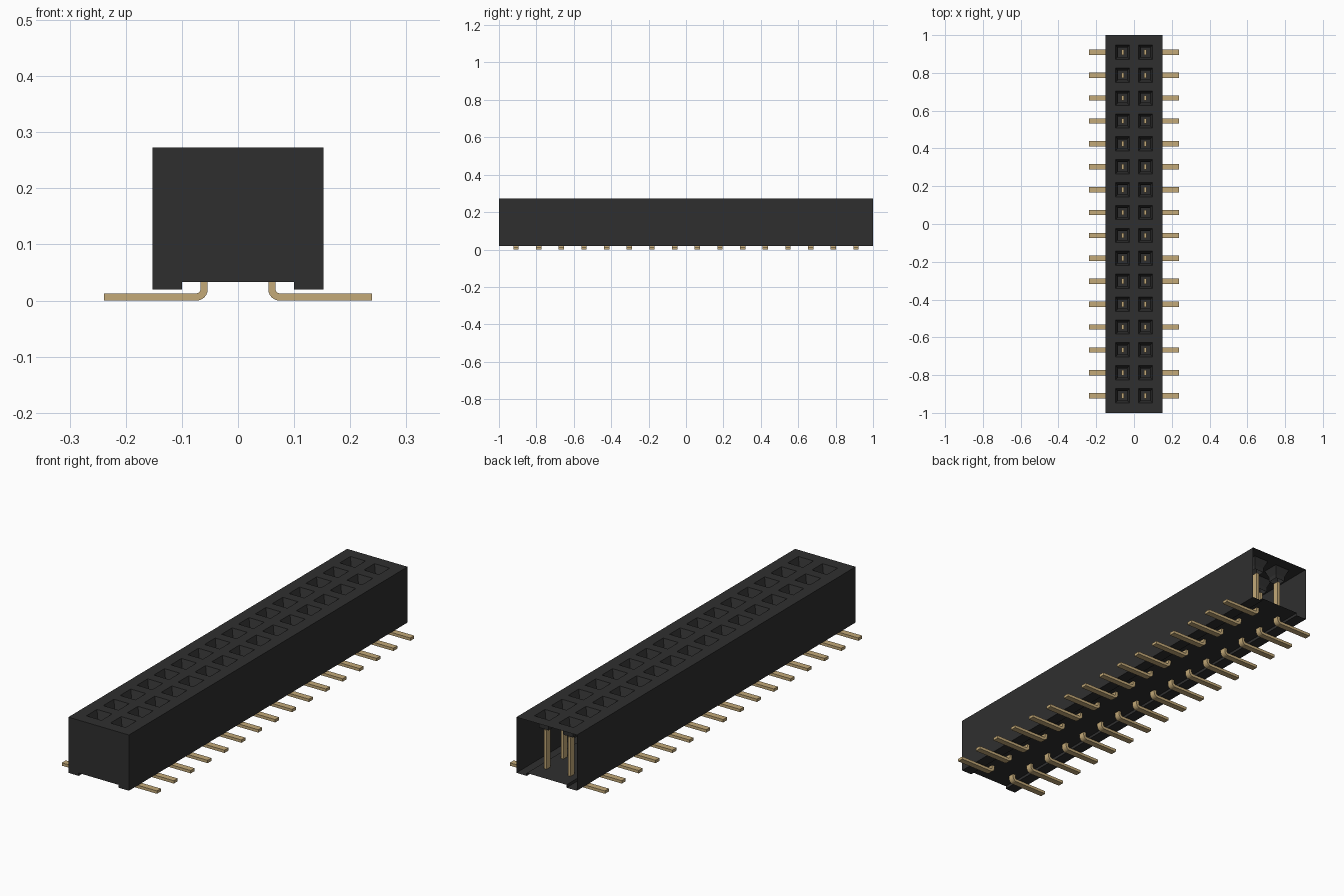
import bpy, bmesh, math

cube = bpy.data.objects.get("Cube")
if cube:
    bpy.data.objects.remove(cube, do_unlink=True)

PAIRS = 16
PITCH = 2 / 16.5
COLUMN = PITCH / 2
FIRST = -PITCH * (PAIRS - 1) / 2
HALF, TOP = 0.152, 0.273


def material(name, colour, rough):
    m = bpy.data.materials.new(name)
    m.use_nodes = True
    m.diffuse_color = (*colour, 1)
    b = m.node_tree.nodes["Principled BSDF"]
    b.inputs["Base Color"].default_value = (*colour, 1)
    b.inputs["Roughness"].default_value = rough
    return m


def finish(bm, name, mat):
    bmesh.ops.remove_doubles(bm, verts=bm.verts[:], dist=0.0001)
    mesh = bpy.data.meshes.new(name)
    bm.to_mesh(mesh)
    bm.free()
    mesh.materials.append(mat)
    obj = bpy.data.objects.new(name, mesh)
    bpy.context.collection.objects.link(obj)
    return obj


def face(bm, points):
    return bm.faces.new([bm.verts.new(p) for p in points])


def bridge(bm, a, b):
    """Band of quads between two loops of equal length."""
    for i in range(len(a)):
        j = (i + 1) % len(a)
        face(bm, (a[i], a[j], b[j], b[i]))


def rect(x0, x1, y0, y1, z):
    return [(x0, y0, z), (x1, y0, z), (x1, y1, z), (x0, y1, z)]


def square(x, y, r, z):
    return rect(x - r, x + r, y - r, y + r, z)


plastic = material("black plastic", (0.028, 0.028, 0.028), 0.6)
gold = material("gold plating", (0.55, 0.40, 0.19), 0.4)

# Housing: thin shell, open at the back, with a channel under it
bm = bmesh.new()
outline = [(-HALF, TOP), (-HALF, 0.02), (-0.1, 0.02), (-0.1, 0.033),
           (0.1, 0.033), (0.1, 0.02), (HALF, 0.02), (HALF, TOP)]
for (xa, za), (xb, zb) in zip(outline, outline[1:]):
    face(bm, ((xa, -1, za), (xa, 1, za), (xb, 1, zb), (xb, -1, zb)))
face(bm, [(x, -1, z) for x, z in outline])

# Top: one cell around each tapered socket
for n in range(PAIRS):
    y = FIRST + n * PITCH
    y0 = -1 if n == 0 else y - PITCH / 2
    y1 = 1 if n == PAIRS - 1 else y + PITCH / 2
    for x0, x1, x in ((-HALF, 0, -COLUMN), (0, HALF, COLUMN)):
        loops = [rect(x0, x1, y0, y1, TOP),
                 square(x, y, 0.038, TOP),
                 square(x, y, 0.024, TOP - 0.035),
                 square(x, y, 0.024, TOP - 0.055)]
        for a, b in zip(loops, loops[1:]):
            bridge(bm, a, b)
finish(bm, "housing", plastic)

# Contacts: upright blade bent outward into a flat solder foot
bm = bmesh.new()
CX, CZ, OUTER, INNER, STEPS = 0.074, 0.02, 0.02, 0.007, 6


def arc(r):
    angles = [math.pi + math.pi / 2 * i / STEPS for i in range(STEPS + 1)]
    return [(CX + r * math.cos(a), CZ + r * math.sin(a)) for a in angles]


tip, blade_top = 0.239, 0.21
side = ([(CX - OUTER, blade_top)] + arc(OUTER) + [(tip, 0), (tip, OUTER - INNER)]
        + arc(INNER)[::-1] + [(CX - INNER, blade_top)])
base = face(bm, [(x, FIRST - 0.014, z) for x, z in side])
out = bmesh.ops.extrude_face_region(bm, geom=[base], use_keep_orig=True)
moved = [v for v in out["geom"] if isinstance(v, bmesh.types.BMVert)]
bmesh.ops.translate(bm, verts=moved, vec=(0, 0.028, 0))
bmesh.ops.recalc_face_normals(bm, faces=bm.faces[:])
contacts = finish(bm, "contacts", gold)
mirror = contacts.modifiers.new("both_sides", 'MIRROR')
mirror.use_axis = (True, False, False)
row = contacts.modifiers.new("row", 'ARRAY')
row.count = PAIRS
row.use_relative_offset = False
row.use_constant_offset = True
row.constant_offset_displace = (0, PITCH, 0)
